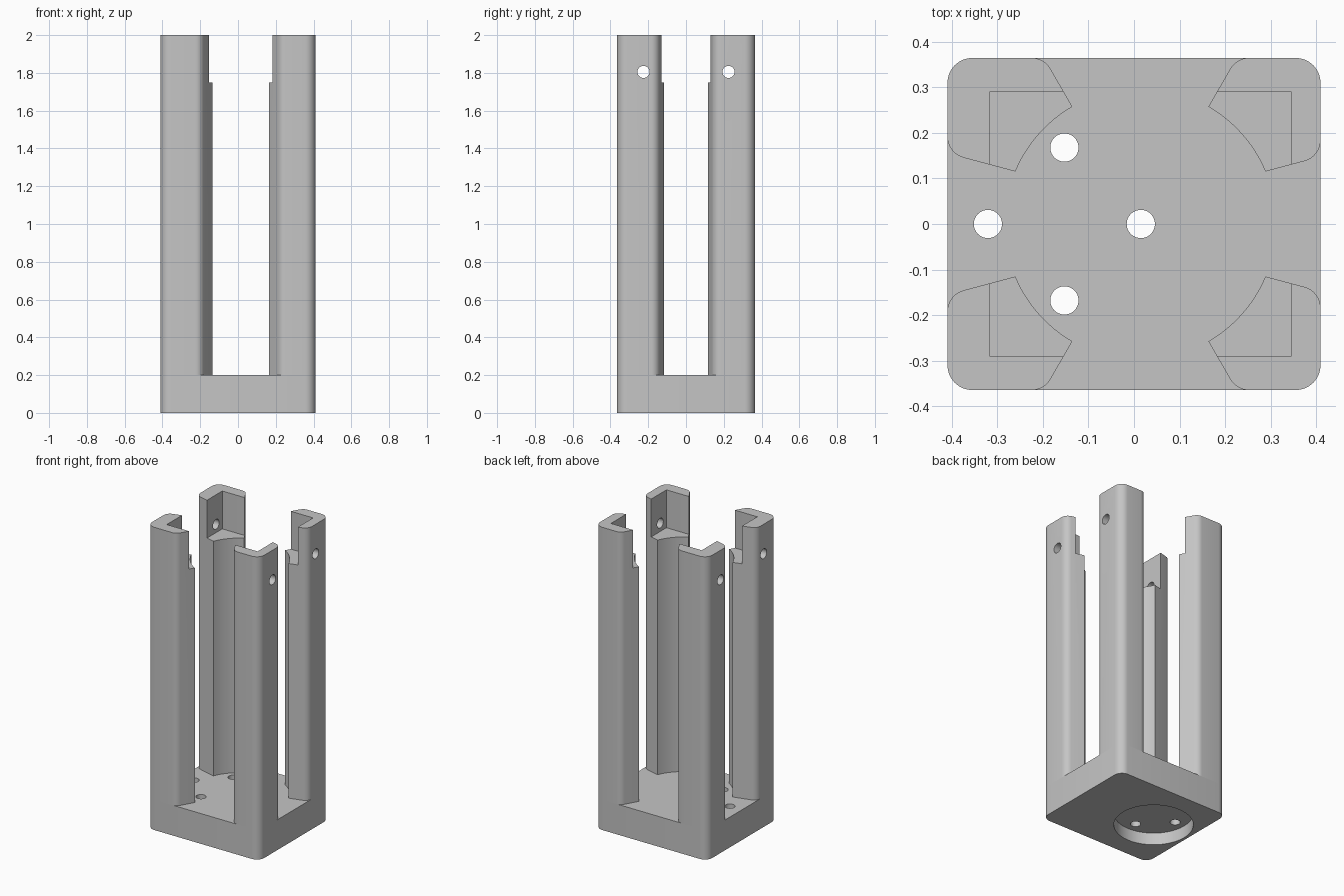
import bpy, bmesh
from math import cos, sin, pi, tan, atan2
from mathutils import Vector, Matrix

cube = bpy.data.objects.get("Cube")
if cube:
    bpy.data.objects.remove(cube)

HALF_X, HALF_Y, BASE_TOP, HEIGHT = 0.41, 0.365, 0.2, 2.0
LEDGE = 1.75          # floor of the pocket at the top of each leg
AXIS_X = 0.014        # centre line shared by the four legs
BORE = 0.298          # radius of the round space between the legs
PLATE_X = -0.153      # centre of the recess and its bolt circle

grey = bpy.data.materials.new("plain grey")
grey.use_nodes = True
grey.diffuse_color = (0.56, 0.56, 0.56, 1)
grey.node_tree.nodes["Principled BSDF"].inputs["Base Color"].default_value = grey.diffuse_color


def fillet(a, corner, b, r, steps=8):
    """Points of an arc of radius r rounding the corner between a and b."""
    a, c, b = Vector(a), Vector(corner), Vector(b)
    da, db = (a - c).normalized(), (b - c).normalized()
    half = da.angle(db) / 2
    centre = c + (da + db).normalized() * (r / sin(half))
    start = c + da * (r / tan(half)) - centre
    end = c + db * (r / tan(half)) - centre
    sweep = start.angle_signed(end)     # clockwise positive
    return [tuple(centre + Matrix.Rotation(-sweep * i / steps, 2) @ start)
            for i in range(steps + 1)]


def finish(name, bm):
    bmesh.ops.recalc_face_normals(bm, faces=bm.faces[:])
    mesh = bpy.data.meshes.new(name)
    bm.to_mesh(mesh)
    bm.free()
    mesh.materials.append(grey)
    ob = bpy.data.objects.new(name, mesh)
    bpy.context.collection.objects.link(ob)
    return ob


def prism(name, points, z0, z1):
    bm = bmesh.new()
    face = bm.faces.new([bm.verts.new((x, y, z0)) for x, y in points])
    top = bmesh.ops.extrude_face_region(bm, geom=[face])["geom"]
    bmesh.ops.translate(bm, vec=(0, 0, z1 - z0),
                        verts=[v for v in top if isinstance(v, bmesh.types.BMVert)])
    return finish(name, bm)


def cylinder(name, centre, radius, depth, axis="Z"):
    bm = bmesh.new()
    turn = Matrix.Rotation(pi / 2, 4, "Y") if axis == "X" else Matrix()
    bmesh.ops.create_cone(bm, cap_ends=True, segments=48, radius1=radius,
                          radius2=radius, depth=depth,
                          matrix=Matrix.Translation(centre) @ turn)
    return finish(name, bm)


def activate(ob):
    bpy.ops.object.select_all(action="DESELECT")
    ob.select_set(True)
    bpy.context.view_layer.objects.active = ob


def cut(ob, cutter):
    cutter.hide_render = True
    mod = ob.modifiers.new("cut", "BOOLEAN")
    mod.operation, mod.solver, mod.object = "DIFFERENCE", "EXACT", cutter
    activate(ob)
    bpy.ops.object.modifier_apply(modifier=mod.name)
    bpy.data.objects.remove(cutter)


def smooth(ob):
    activate(ob)
    bpy.ops.object.shade_smooth_by_angle(angle=pi / 6)


# Base block with rounded corners
corners = [(-HALF_X, -HALF_Y), (HALF_X, -HALF_Y), (HALF_X, HALF_Y), (-HALF_X, HALF_Y)]
outline = []
for i, c in enumerate(corners):
    outline += fillet(corners[i - 1], c, corners[(i + 1) % 4], 0.055)
base = prism("base", outline, 0, BASE_TOP)

# Round recess underneath and four bolt holes
cut(base, cylinder("recess_cutter", (PLATE_X, 0, 0), 0.238, 0.16))
for i in range(4):
    a = i * pi / 2
    spot = (PLATE_X + 0.168 * cos(a), 0.168 * sin(a), 0.1)
    cut(base, cylinder("bolt_hole_cutter", spot, 0.031, 0.5))
smooth(base)


def build_leg(name, sx, sy):
    """One corner leg, laid out in the +x +y quadrant and mirrored by sx, sy."""
    outer = HALF_X - sx * AXIS_X
    tip_y, tip_x = (0.149, 0.257), (0.274, 0.115)
    # sharp corners where the slanted flanks meet the outer faces
    flank_y = (tip_y[0] + (HALF_Y - tip_y[1]) / tan(pi / 3), HALF_Y)
    flank_x = (outer, tip_x[1] + (outer - tip_x[0]) * tan(pi / 12))
    corner = (outer, HALF_Y)
    shape = fillet(tip_y, flank_y, corner, 0.048)
    shape += fillet(flank_y, corner, flank_x, 0.055)
    shape += fillet(corner, flank_x, tip_x, 0.048)
    # concave inner face
    a0, a1 = atan2(tip_x[1], tip_x[0]), atan2(tip_y[1], tip_y[0])
    shape += [(BORE * cos(a0 + (a1 - a0) * i / 12), BORE * sin(a0 + (a1 - a0) * i / 12))
              for i in range(13)]
    # square pocket with a rounded lip
    lip = [(0.171 - 0.01 * cos(a), 0.3 + 0.01 * sin(a))
           for a in [pi / 6 - i * pi / 9 for i in range(7)]]
    pocket = [(0, 0), (0, lip[0][1])] + lip + [(0.332, 0.29), (0.332, 0)]

    def place(points):
        return [(AXIS_X + sx * x, sy * y) for x, y in points]

    leg = prism(name, place(shape), BASE_TOP, HEIGHT)
    cut(leg, prism("pocket_cutter", place(pocket), LEDGE, HEIGHT + 0.1))
    # screw hole through the side wall
    cut(leg, cylinder("screw_hole_cutter", (sx * HALF_X, sy * 0.225, 1.805),
                      0.032, 0.25, "X"))
    smooth(leg)


for sx, side in ((1, "left"), (-1, "right")):
    for sy, end in ((-1, "front"), (1, "back")):
        build_leg(f"{end}_{side}_leg", sx, sy)
